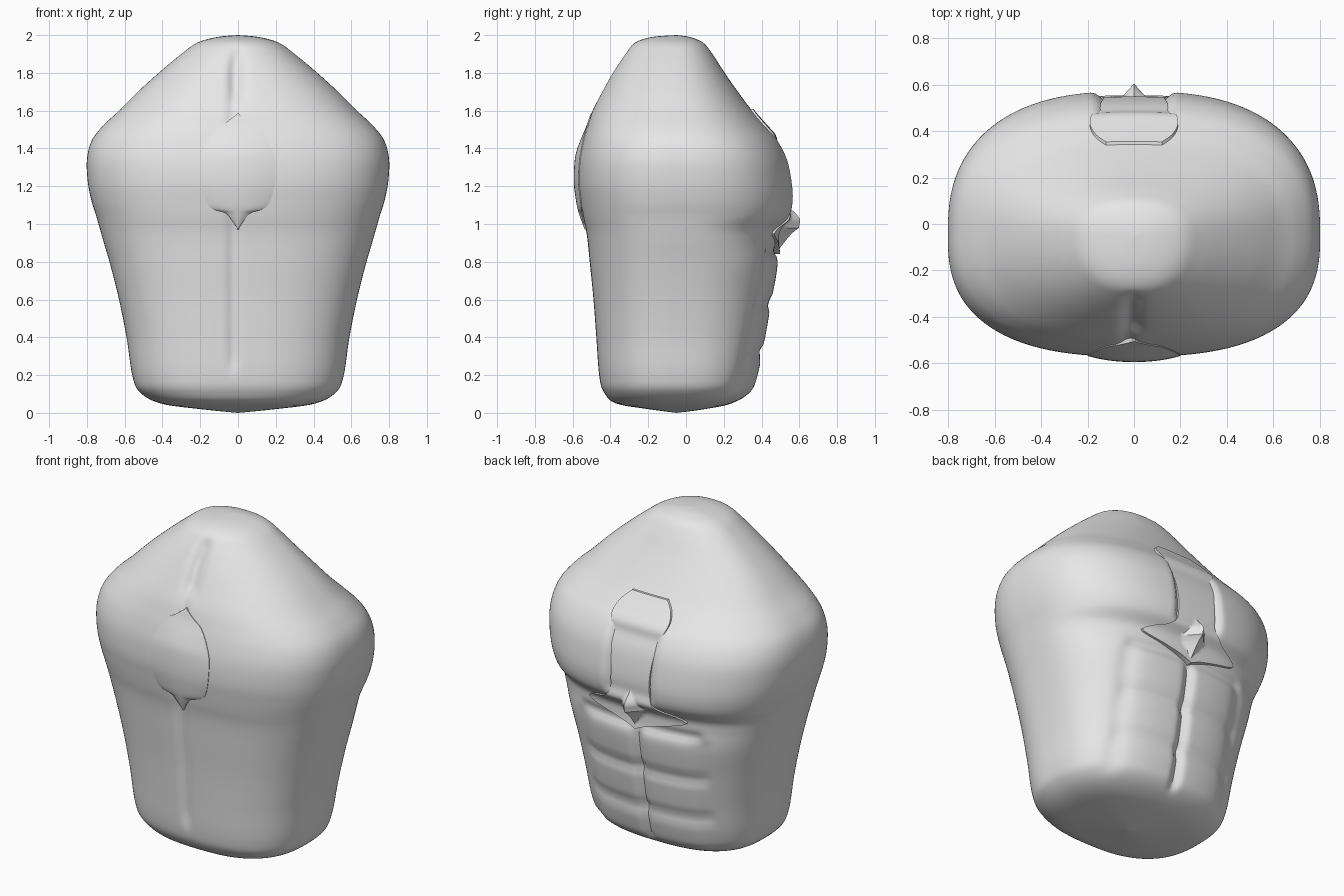
import bpy, bmesh, math

cube = bpy.data.objects.get("Cube")
if cube:
    bpy.data.objects.remove(cube, do_unlink=True)

grey = bpy.data.materials.new("plain_grey")
grey.use_nodes = True
grey.diffuse_color = (0.8, 0.8, 0.8, 1)
for node in grey.node_tree.nodes:
    if node.type == "BSDF_PRINCIPLED":
        node.inputs["Base Color"].default_value = (0.8, 0.8, 0.8, 1)

Y0 = -0.05      # depth of the vertical axis
SEGMENTS = 240

# Torso profile: height, half width, back depth, chest depth
PROFILE = [
    (0.0, 0.0, -0.05, -0.05), (0.02, 0.2, -0.2, 0.1), (0.05, 0.41, -0.37, 0.24),
    (0.11, 0.52, -0.435, 0.34), (0.2, 0.56, -0.46, 0.38), (0.4, 0.59, -0.475, 0.42),
    (0.6, 0.63, -0.49, 0.455), (0.78, 0.675, -0.508, 0.485), (0.9, 0.71, -0.52, 0.48),
    (0.97, 0.73, -0.53, 0.49), (1.04, 0.75, -0.545, 0.55), (1.12, 0.775, -0.558, 0.57),
    (1.22, 0.795, -0.57, 0.565), (1.34, 0.8, -0.565, 0.54), (1.44, 0.775, -0.545, 0.49),
    (1.52, 0.715, -0.522, 0.42), (1.6, 0.63, -0.495, 0.35), (1.7, 0.53, -0.445, 0.275),
    (1.8, 0.42, -0.39, 0.205), (1.9, 0.3, -0.325, 0.14), (1.96, 0.215, -0.27, 0.09),
    (1.99, 0.11, -0.18, 0.02), (2.0, 0.0, -0.05, -0.05)]


def smooth(lo, hi, v):
    t = min(1, max(0, (v - lo) / (hi - lo)))
    return t * t * (3 - 2 * t)


def window(lo, hi, fade, v):
    return smooth(lo - fade, lo, v) * (1 - smooth(hi, hi + fade, v))


def bump(v, width):
    return math.exp(-(v / width) ** 2)


def resample(rows, steps):
    """Run a smooth curve through the rows, in every column."""
    out = []
    for i in range(len(rows) - 1):
        p = [rows[max(0, min(len(rows) - 1, i + k))] for k in (-1, 0, 1, 2)]
        for s in range(steps):
            t = s / steps
            out.append([b + 0.5 * t * (c - a + t * (2 * a - 5 * b + 4 * c - d
                        + t * (3 * (b - c) + d - a))) for a, b, c, d in zip(*p)])
    return out + [list(rows[-1])]


RINGS = resample(PROFILE, 6)


def squareness(z):
    return 2.6 - 0.35 * smooth(1.3, 1.9, z)


def skin(x, z, side):
    """Depth of the plain torso at a point; side is 1 for chest, -1 for back."""
    for lo, hi in zip(RINGS, RINGS[1:]):
        if lo[0] <= z <= hi[0]:
            break
    t = (z - lo[0]) / max(hi[0] - lo[0], 1e-6)
    z, a, back, chest = [p + (q - p) * t for p, q in zip(lo, hi)]
    n = squareness(z)
    edge = max(0, 1 - abs(x / a) ** n) ** (1 / n)
    return Y0 + ((chest if side > 0 else back) - Y0) * edge


def channel(x, z):
    """Hollow between the two chest muscles."""
    return 0.045 * (1 - smooth(0.11, 0.18, abs(x))) * window(1.1, 1.4, 0.09, z)


def chest_relief(x, z):
    belly = window(0.14, 0.8, 0.07, z)
    d = -channel(x, z) - 0.03 * bump(x, 0.03) * belly
    d -= 0.014 * bump(abs(x) - 0.4, 0.05) * belly
    rows = sum(bump(z - h, 0.03) for h in (0.32, 0.58, 0.86))
    return d - 0.018 * rows * window(-0.36, 0.36, 0.08, x)


def back_relief(x, z):
    d = 0.016 * bump(x + 0.025, 0.03) * window(0.3, 1.8, 0.12, z)
    return d + 0.02 * bump(x, 0.04) * window(1.7, 1.88, 0.08, z)


def finish(bm, name):
    bmesh.ops.recalc_face_normals(bm, faces=bm.faces)
    mesh = bpy.data.meshes.new(name)
    bm.to_mesh(mesh)
    bm.free()
    mesh.materials.append(grey)
    obj = bpy.data.objects.new(name, mesh)
    bpy.context.collection.objects.link(obj)
    bpy.ops.object.select_all(action="DESELECT")
    obj.select_set(True)
    bpy.context.view_layer.objects.active = obj
    bpy.ops.object.shade_smooth_by_angle(angle=math.radians(40))
    return obj


def make_torso():
    bm = bmesh.new()
    loops = []
    for z, a, back, chest in RINGS[1:-1]:
        n = squareness(z)
        loop = []
        for i in range(SEGMENTS):
            ang = 2 * math.pi * i / SEGMENTS
            c, s = math.cos(ang), math.sin(ang)
            r = (abs(c) ** n + abs(s) ** n) ** (-1 / n)
            x = a * c * r
            y = Y0 + abs((chest if s > 0 else back) - Y0) * s * r
            relief = chest_relief if s > 0 else back_relief
            y += relief(x, z) * smooth(0, 0.6, abs(s * r))
            loop.append(bm.verts.new((x, y, z)))
        loops.append(loop)
    for lo, hi in zip(loops, loops[1:]):
        for i in range(SEGMENTS):
            j = (i + 1) % SEGMENTS
            bm.faces.new((lo[i], lo[j], hi[j], hi[i]))
    # close both ends on a single point
    for loop, row in ((loops[0], RINGS[0]), (loops[-1], RINGS[-1])):
        tip = bm.verts.new((0, Y0, row[0]))
        for i in range(SEGMENTS):
            bm.faces.new((loop[i], loop[(i + 1) % SEGMENTS], tip))
    finish(bm, "torso")


def make_plate(name, outline, side, lift, columns=32):
    """Plate following the torso; outline rows are height and half width."""
    bm = bmesh.new()
    grid = []
    for z, w in resample(outline, 5):
        w = max(w, 0.004)
        row = []
        for i in range(columns + 1):
            x = w * (2 * i / columns - 1)
            y = skin(x, z, side) + side * lift(x, z, w)
            row.append(bm.verts.new((x, y, z)))
        grid.append(row)
    for lo, hi in zip(grid, grid[1:]):
        for i in range(columns):
            bm.faces.new((lo[i], lo[i + 1], hi[i + 1], hi[i]))
    # sink a rim into the body
    rim = [e for e in bm.edges if e.is_boundary]
    new = bmesh.ops.extrude_edge_only(bm, edges=rim)["geom"]
    for v in new:
        if isinstance(v, bmesh.types.BMVert):
            v.co.y -= side * 0.05
    finish(bm, name)


def chest_lift(x, z, w):
    nub = max(0, 1 - abs(x) / 0.08 - abs(z - 0.98) / 0.11)
    return 0.014 - channel(0, z) * 0.8 + 0.088 * nub


def back_lift(x, z, w):
    return 0.004 + 0.02 * (1 - (x / w) ** 2) * window(1.12, 1.35, 0.2, z)


make_torso()

# Breast plate with side wings and a pointed stud
make_plate("breast_plate", [
    (0.84, 0.0), (0.87, 0.07), (0.9, 0.18), (0.925, 0.28), (0.95, 0.33),
    (0.98, 0.28), (1.01, 0.19), (1.06, 0.14), (1.16, 0.13), (1.3, 0.14),
    (1.42, 0.165), (1.5, 0.19), (1.56, 0.17), (1.61, 0.12)], 1, chest_lift)

# Leaf-shaped plate between the shoulder blades
make_plate("back_plate", [
    (0.97, 0.0), (1.03, 0.04), (1.06, 0.07), (1.09, 0.15), (1.19, 0.19),
    (1.33, 0.198), (1.42, 0.17), (1.5, 0.12), (1.54, 0.06), (1.585, 0.0)],
    -1, back_lift)
